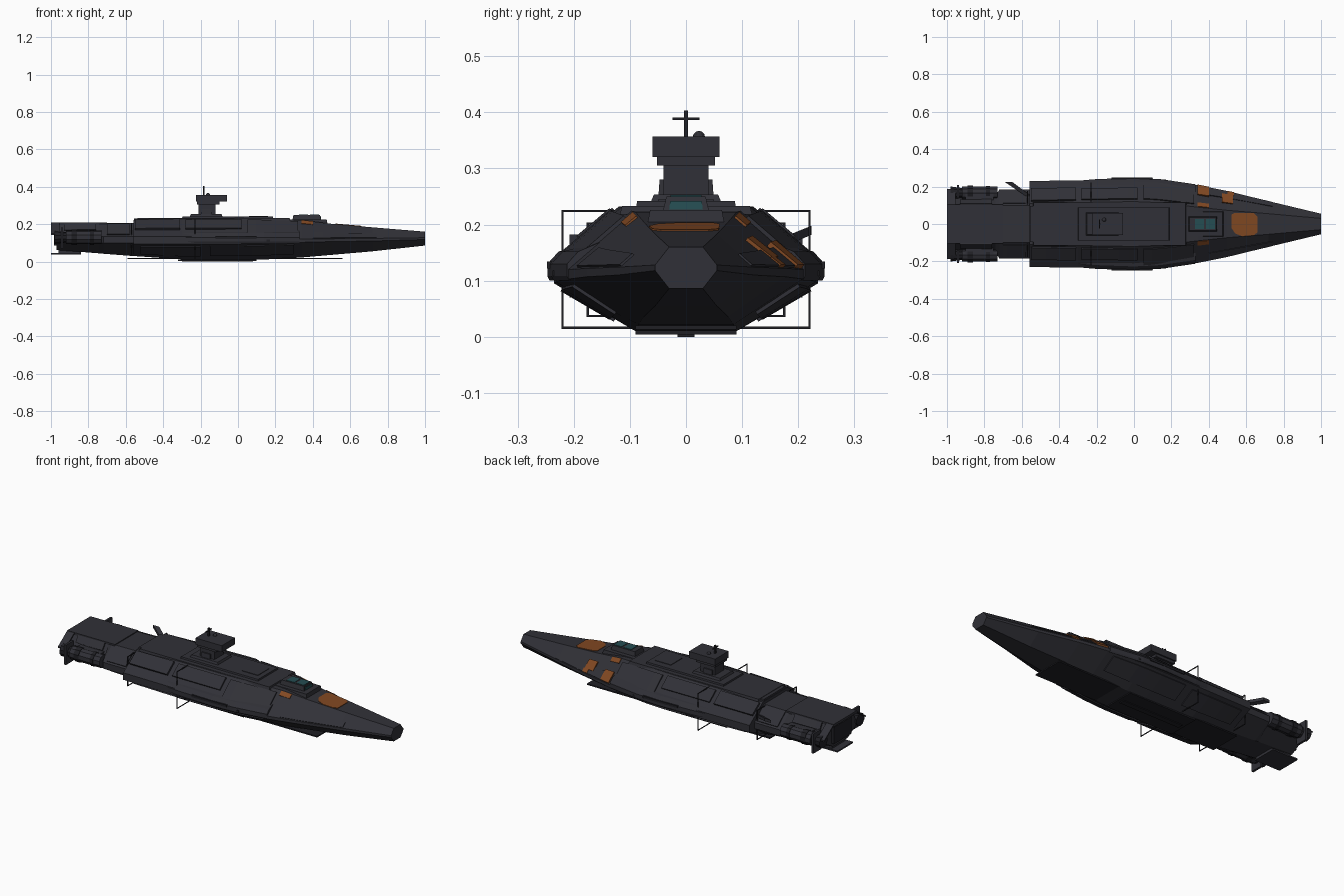
import bpy, bmesh, math
from mathutils import Vector

if "Cube" in bpy.data.objects:
    bpy.data.objects.remove(bpy.data.objects["Cube"])


def mat(name, r, g, b):
    m = bpy.data.materials.new(name)
    m.diffuse_color = (r, g, b, 1)
    m.use_nodes = True
    m.node_tree.nodes["Principled BSDF"].inputs["Base Color"].default_value = m.diffuse_color
    return m


GREY = mat("gunmetal_grey", 0.030, 0.030, 0.038)
DARK = mat("dark_metal", 0.014, 0.014, 0.018)
ORANGE = mat("orange_paint", 0.22, 0.065, 0.016)
TEAL = mat("teal_glass", 0.018, 0.075, 0.085)


def loft(name, rings, m):
    """Skin a list of equal-length point rings and cap the ends."""
    bm = bmesh.new()
    vs = [[bm.verts.new(p) for p in r] for r in rings]
    n = len(rings[0])
    for a, b in zip(vs, vs[1:]):
        for i in range(n):
            j = (i + 1) % n
            bm.faces.new((a[i], a[j], b[j], b[i]))
    bm.faces.new(vs[0])
    bm.faces.new(vs[-1])
    bmesh.ops.recalc_face_normals(bm, faces=bm.faces)
    me = bpy.data.meshes.new(name)
    bm.to_mesh(me)
    bm.free()
    me.materials.append(m)
    ob = bpy.data.objects.new(name, me)
    bpy.context.collection.objects.link(ob)
    return ob


def box(name, x, y, z, m=GREY, taper=0.0):
    """Box from ranges; taper pulls the top edges inward."""
    t = taper
    lo = [(x[0], y[0], z[0]), (x[1], y[0], z[0]), (x[1], y[1], z[0]), (x[0], y[1], z[0])]
    hi = [(x[0] + t, y[0] + t, z[1]), (x[1] - t, y[0] + t, z[1]),
          (x[1] - t, y[1] - t, z[1]), (x[0] + t, y[1] - t, z[1])]
    return loft(name, [lo, hi], m)


def pair(name, x, y, z, m=GREY, taper=0.0):
    box(name + "_left", x, y, z, m, taper)
    box(name + "_right", x, (-y[1], -y[0]), z, m, taper)


def tube(name, x0, x1, y, z, r, m=GREY, n=10, r1=None):
    def ring(x, rad):
        return [(x, y + rad * math.cos(2 * math.pi * (i + .5) / n),
                 z + rad * math.sin(2 * math.pi * (i + .5) / n)) for i in range(n)]
    return loft(name, [ring(x0, r), ring(x1, r1 or r)], m)


# hull stations: x, keel z, keel half, chine low z, chine high z, chine half, deck z, deck half
MAIN = [(-.56, .03, .08, .095, .135, .23, .222, .11), (-.30, .012, .09, .095, .135, .233, .228, .115),
        (.0, .010, .09, .095, .135, .235, .232, .12), (.12, .010, .09, .098, .13, .232, .231, .115),
        (.34, .022, .085, .103, .12, .208, .222, .09), (.50, .036, .075, .107, .122, .176, .202, .073),
        (.72, .055, .055, .110, .124, .122, .183, .055), (1.0, .086, .03, .118, .128, .055, .160, .03)]
STERN = [(-.97, .062, .065, .105, .135, .14, .203, .10), (-.74, .044, .075, .10, .135, .15, .205, .10),
         (-.72, .042, .075, .10, .135, .185, .205, .10), (-.55, .029, .08, .10, .135, .185, .207, .10)]


def section(s):
    x, zb, b, z1, z2, c, zd, d = s
    half = [(b, zb), (c, z1), (c, z2), (d, zd)]
    return [(x, y, z) for y, z in half] + [(x, -y, z) for y, z in reversed(half)]


def station(x, table=MAIN):
    for a, b in zip(table, table[1:]):
        if x <= b[0]:
            t = (x - a[0]) / (b[0] - a[0])
            return [p + (q - p) * t for p, q in zip(a, b)]
    return table[-1]


def slope_plate(name, x0, x1, t0, t1, h, m=GREY, sides=(1, -1), table=MAIN, upper=True):
    """Plate on the hull side: t runs from deck (or keel) edge to the chine."""
    for s in sides:
        rings = []
        for i in range(7):
            _, zb, b, z1, z2, c, zd, d = station(x0 + (x1 - x0) * i / 6, table)
            A, B = (Vector((d, zd)), Vector((c, z2))) if upper else (Vector((b, zb)), Vector((c, z1)))
            n = Vector((abs(B.y - A.y), (B.x - A.x) * (1 if upper else -1))).normalized()
            P, Q = A.lerp(B, t0), A.lerp(B, t1)
            pts = (P - n * .006, P + n * h, Q + n * h, Q - n * .006)
            rings.append([(x0 + (x1 - x0) * i / 6, s * p.x, p.y) for p in pts])
        loft(name + ("_left" if s > 0 else "_right"), rings, m)


loft("main_hull", [section(s) for s in MAIN], GREY)
loft("stern_hull", [section(s) for s in STERN], GREY)

# side armour bulges
for s, side in ((1, "left"), (-1, "right")):
    edge = [(-.34, .228), (-.2, .24), (0, .247), (.14, .24), (.33, .212)]
    loft("side_armour_" + side, [[(x, s * .15, .10), (x, s * (y - .004), .10), (x, s * y, .108),
                                  (x, s * y, .130), (x, s * (y - .02), .152), (x, s * .15, .17)]
                                 for x, y in edge], GREY)
pair("armour_rail", (-.12, .10), (.235, .248), (.122, .134), DARK)

# raised hull panels
slope_plate("mid_panel", -.55, -.31, .08, .62, .012)
slope_plate("flank_panel", -.28, .02, .10, .60, .009)
slope_plate("fore_panel", .05, .32, .12, .85, .007)
slope_plate("bow_panel", .40, .74, .62, .97, .004)
slope_plate("lower_panel_aft", -.52, -.2, .25, .85, .006, upper=False)
slope_plate("lower_panel_fore", -.15, .3, .3, .9, .006, upper=False)
slope_plate("stern_panel", -.93, -.76, .05, .55, .008, table=STERN)
slope_plate("stern_rear_panel", -.70, -.58, .1, .9, .006, table=STERN)

# orange paint patches on the slopes
slope_plate("orange_patch_low", .34, .40, .55, .98, .0085, ORANGE, (1,))
slope_plate("orange_patch_high", .34, .40, .02, .20, .004, ORANGE)
slope_plate("orange_patch_bow", .47, .53, .36, .80, .0065, ORANGE, (1,))
slope_plate("orange_patch_bow_tail", .50, .535, .8, .98, .0065, ORANGE, (1,))


def deck_z(x):
    return station(x)[6]


# orange patch on the foredeck
loft("orange_foredeck_patch", [[(x, a, deck_z(x) - .004), (x, b, deck_z(x) - .004),
                                (x, b, deck_z(x) + .003), (x, a, deck_z(x) + .003)]
                               for x, a, b in ((.52, -.02, .05), (.54, -.05, .06), (.58, -.066, .06),
                                               (.64, -.06, .058), (.66, -.045, .04))], ORANGE)

# deck superstructure
box("deck_plate", (-.54, .28), (-.118, .118), (.218, .233), GREY, .004)
box("deck_block", (-.30, .19), (-.09, .09), (.225, .242), GREY, .003)
box("aft_deck_block", (-.56, -.32), (-.10, .10), (.20, .231), GREY, .004)
box("deck_hatch", (.06, .16), (-.05, .05), (.24, .245))

# cockpit with glass
box("cockpit_base", (.27, .48), (-.07, .07), (.195, .226), GREY, .006)
box("cockpit", (.29, .445), (-.042, .042), (.22, .25), GREY, .007)
for i, x in enumerate((.325, .385)):
    box("cockpit_glass_%d" % i, (x, x + .048), (-.028, .028), (.247, .2525), TEAL)
box("cockpit_front_glass", (.436, .445), (-.03, .03), (.227, .242), TEAL, .002)

# bridge tower
box("tower_foot", (-.26, -.08), (-.065, .065), (.235, .254), GREY, .008)
box("tower_stem", (-.21, -.12), (-.04, .04), (.24, .31))
pair("tower_brace", (-.20, -.14), (.036, .050), (.24, .28), GREY, .003)
box("tower_neck", (-.22, -.10), (-.052, .052), (.305, .322))
box("tower_bridge", (-.225, -.06), (-.06, .06), (.32, .357))
box("mast", (-.188, -.180), (-.004, .004), (.355, .403), DARK)
box("mast_crossbar", (-.187, -.181), (-.024, .024), (.386, .391), DARK)
bpy.ops.mesh.primitive_uv_sphere_add(segments=12, ring_count=6, radius=.011, location=(-.16, .023, .356))
dome = bpy.context.object
dome.name = "sensor_dome"
dome.data.materials.append(GREY)

# wire frames around the hull
for name, x, w, z0, z1 in (("large", -.23, .22, .016, .224), ("small", -.57, .175, .037, .202)):
    r = .002
    for k, z in enumerate((z0, z1)):
        box("%s_frame_bar_%d" % (name, k), (x - r, x + r), (-w - r, w + r), (z - r, z + r), DARK)
    pair(name + "_frame_post", (x - r, x + r), (w - r, w + r), (z0, z1), DARK)

# keel plates
box("keel_plate", (-.59, .56), (-.09, .09), (.013, .020), DARK)
box("keel_lower_plate", (-.32, .10), (-.09, .09), (.004, .012), DARK)
box("keel_skid", (-.30, .08), (-.015, .015), (0, .006), DARK)

# engine pods
for s, side in ((1, "left"), (-1, "right")):
    y = s * .166
    tube("engine_pod_" + side, -.92, -.73, y, .13, .037)
    tube("engine_collar_" + side, -.89, -.86, y, .13, .041, DARK)
    tube("engine_collar_front_" + side, -.79, -.77, y, .13, .040, DARK)
    tube("engine_nozzle_" + side, -.98, -.92, y, .13, .036, DARK, r1=.028)
    box("pod_pylon_" + side, (-.90, -.75), (min(s * .10, y), max(s * .10, y)), (.12, .165))
    # slanted tail plates over and under the stern
    loft("tail_plate_" + side, [[(x, s * .105, .208), (x, s * .187, .150), (x, s * .187, .142), (x, s * .105, .200)]
                                for x in (-1, -.955)], GREY)
pair("engine_flange", (-.947, -.935), (.14, .208), (.07, .182))
box("tail_top_plate", (-1, -.70), (-.105, .105), (.196, .210))
box("tail_bottom_plate", (-1, -.84), (-.07, .07), (.038, .046))
box("tail_bottom_block", (-.96, -.84), (-.06, .06), (.042, .066))
box("main_exhaust", (-.985, -.96), (-.08, .08), (.085, .18), DARK)

# single swept fin on the left
loft("fin", [[(-.58, .15, .150), (-.55, .15, .150), (-.55, .15, .168), (-.58, .15, .168)],
             [(-.69, .224, .182), (-.65, .224, .182), (-.65, .224, .198), (-.69, .224, .198)]], GREY)

# small flank details
pair("flank_gun", (-.05, .17), (.222, .238), (.108, .118), DARK)
pair("bow_sensor", (.50, .56), (.10, .104), (.11, .147), DARK)
